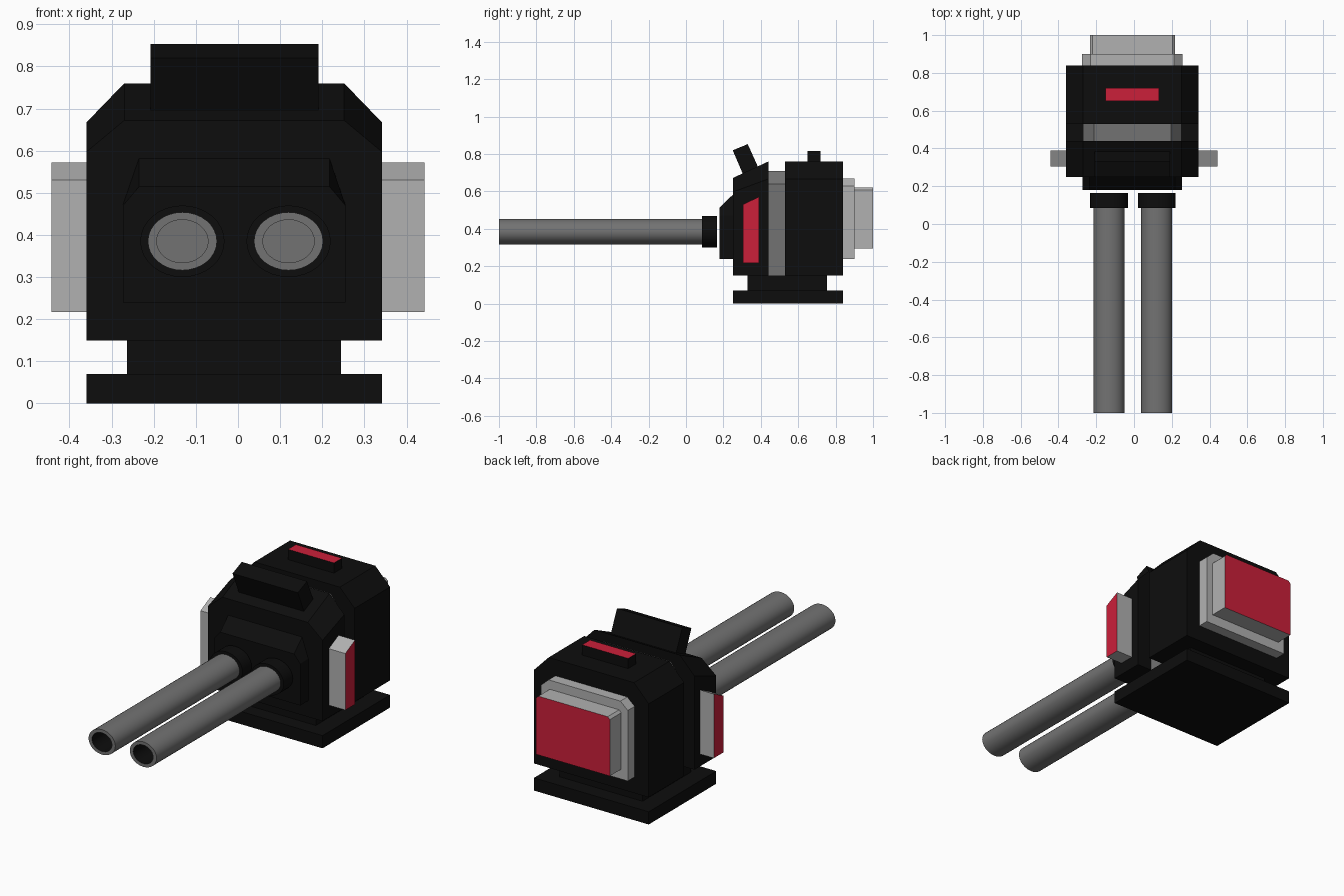
import bpy, bmesh, math
from mathutils import Vector

if "Cube" in bpy.data.objects:
    bpy.data.objects.remove(bpy.data.objects["Cube"])

CX = -0.009  # body centre line


def material(name, rgb):
    m = bpy.data.materials.new(name)
    m.diffuse_color = (*rgb, 1)
    m.use_nodes = True
    m.node_tree.nodes["Principled BSDF"].inputs["Base Color"].default_value = m.diffuse_color
    return m


BLACK = material("black", (0.004, 0.004, 0.004))
STEEL = material("steel", (0.17, 0.17, 0.17))
PALE = material("pale_grey", (0.44, 0.44, 0.44))
RED = material("red", (0.60, 0.014, 0.042))


def loft(name, rings, mat, red_dir=None):
    """Skin matching rings of points, cap the ends; faces along red_dir turn red."""
    bm = bmesh.new()
    vs = [[bm.verts.new(p) for p in r] for r in rings]
    n = len(vs[0])
    for a, b in zip(vs, vs[1:]):
        for i in range(n):
            j = (i + 1) % n
            bm.faces.new((a[i], a[j], b[j], b[i]))
    bm.faces.new(vs[0])
    bm.faces.new(vs[-1])
    bmesh.ops.recalc_face_normals(bm, faces=bm.faces)
    if red_dir:
        for f in bm.faces:
            f.normal_update()
            if f.normal.dot(Vector(red_dir)) > 0.98:
                f.material_index = 1
    me = bpy.data.meshes.new(name)
    bm.to_mesh(me)
    bm.free()
    me.materials.append(mat)
    me.materials.append(RED)
    ob = bpy.data.objects.new(name, me)
    bpy.context.collection.objects.link(ob)
    return ob


def box(name, x0, x1, y0, y1, z0, z1, mat, red_dir=None):
    ring = lambda z: [(x0, y0, z), (x1, y0, z), (x1, y1, z), (x0, y1, z)]
    return loft(name, [ring(z0), ring(z1)], mat, red_dir)


def arch(y, hw, z0, z1, cw, ch):
    """Rectangle with two chamfered upper corners, at depth y."""
    return [(CX - hw, y, z0), (CX + hw, y, z0), (CX + hw, y, z1 - ch),
            (CX + hw - cw, y, z1), (CX - hw + cw, y, z1), (CX - hw, y, z1 - ch)]


# Base and neck
box("base", -0.36, 0.342, 0.25, 0.84, 0, 0.07, BLACK)
box("neck", -0.263, 0.245, 0.33, 0.755, 0.07, 0.15, BLACK)

# Housing: front block with sloped roof, recessed band, rear block
loft("front_housing", [arch(0.25, 0.351, 0.15, 0.672, 0.09, 0.075),
                       arch(0.44, 0.351, 0.15, 0.76, 0.09, 0.093)], BLACK)
loft("recessed_band", [arch(y, 0.26, 0.15, 0.71, 0.056, 0.07) for y in (0.44, 0.53)], STEEL)
loft("rear_housing", [arch(y, 0.351, 0.15, 0.76, 0.09, 0.093) for y in (0.53, 0.84)], BLACK)

# Barrel mounting plate
loft("front_plate", [arch(0.18, 0.264, 0.24, 0.515, 0.038, 0.045),
                     arch(0.25, 0.264, 0.24, 0.582, 0.038, 0.11)], BLACK)

# Rear vent
loft("vent_frame", [arch(y, 0.265, 0.24, 0.67, 0.045, 0.04) for y in (0.84, 0.90)], PALE)
loft("vent", [arch(y, 0.225, 0.295, 0.62, 0.013, 0.013) for y in (0.90, 1.0)], PALE, (0, 1, 0))

# Tilted sight flap and top light
flap = [(0.25, 0.82), (0.33, 0.853), (0.39, 0.72), (0.31, 0.68)]
loft("sight_flap", [[(x, y, z) for y, z in flap] for x in (-0.208, 0.191)], BLACK)
box("top_light", -0.15, 0.132, 0.65, 0.72, 0.755, 0.816, BLACK, (0, 0, 1))

# Side panels with slanted tops
side = [(0.305, 0.217), (0.39, 0.217), (0.39, 0.572), (0.305, 0.53)]
for s, word in ((1, "right"), (-1, "left")):
    inner = 0.342 if s > 0 else 0.36
    loft(word + "_side_panel", [[(s * x, y, z) for y, z in side] for x in (inner, 0.443)],
         PALE, (s, 0, 0))


# Barrels: slightly wide ovals with a dark bore, plus collars
def oval(cx, y, rx, rz, n=32):
    return [(cx + rx * math.cos(2 * math.pi * i / n), y,
             0.385 + rz * math.sin(2 * math.pi * i / n)) for i in range(n)]


def smooth(ob):
    bpy.ops.object.select_all(action='DESELECT')
    ob.select_set(True)
    bpy.context.view_layer.objects.active = ob
    bpy.ops.object.shade_smooth_by_angle(angle=math.radians(35))


for cx, word in ((-0.132, "left"), (0.12, "right")):
    barrel = loft(word + "_barrel", [oval(cx, 0.085, 0.082, 0.069), oval(cx, -1, 0.082, 0.069),
                                     oval(cx, -1, 0.061, 0.051), oval(cx, -0.8, 0.061, 0.051)], STEEL)
    barrel.data.materials[1] = BLACK
    for f in barrel.data.polygons:
        if len(f.vertices) == 4 and all(
                math.hypot(barrel.data.vertices[v].co.x - cx, 0) < 0.0615 and
                ((barrel.data.vertices[v].co.x - cx) / 0.061) ** 2 +
                ((barrel.data.vertices[v].co.z - 0.385) / 0.051) ** 2 < 1.05 for v in f.vertices):
            f.material_index = 1
    smooth(barrel)
    smooth(loft(word + "_collar", [oval(cx, 0.085, 0.1, 0.085), oval(cx, 0.165, 0.1, 0.085)], BLACK))
